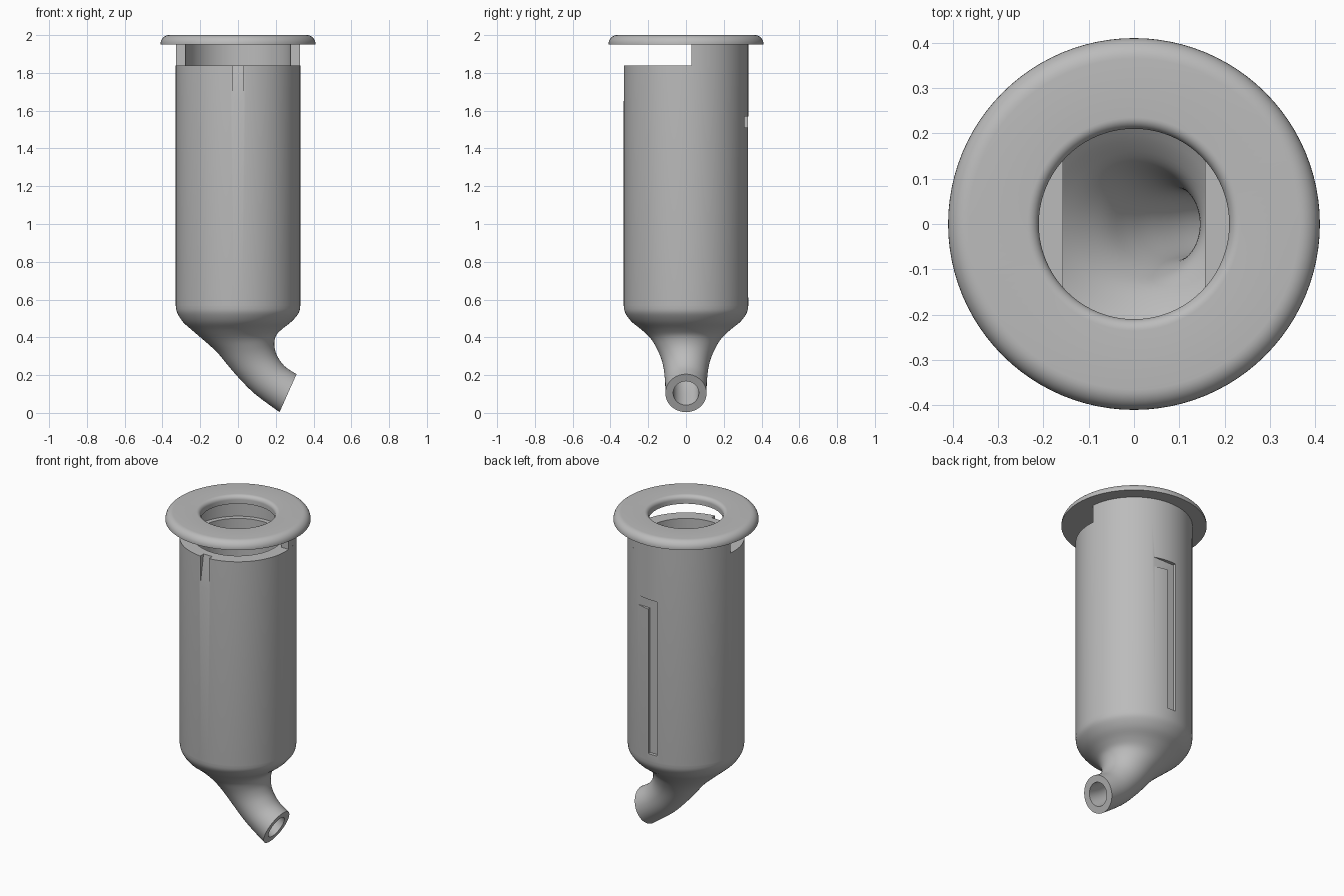
import bpy, bmesh, math
from mathutils import Vector

if "Cube" in bpy.data.objects:
    bpy.data.objects.remove(bpy.data.objects["Cube"])

SEG = 96
grey = bpy.data.materials.new("plain_grey")
grey.use_nodes = True
GREY = (0.5, 0.5, 0.5, 1)
grey.diffuse_color = GREY
grey.node_tree.nodes["Principled BSDF"].inputs["Base Color"].default_value = GREY


def make(name, bm):
    bmesh.ops.recalc_face_normals(bm, faces=bm.faces)
    mesh = bpy.data.meshes.new(name)
    bm.to_mesh(mesh)
    bm.free()
    mesh.materials.append(grey)
    ob = bpy.data.objects.new(name, mesh)
    bpy.context.collection.objects.link(ob)
    return ob


def loft(name, rings):
    """Skin a closed loop of closed rings."""
    bm = bmesh.new()
    rows = [[bm.verts.new(p) for p in ring] for ring in rings]
    for i, a in enumerate(rows):
        b = rows[(i + 1) % len(rows)]
        for j in range(len(a)):
            k = (j + 1) % len(a)
            bm.faces.new((a[j], a[k], b[k], b[j]))
    return make(name, bm)


def circle(r, z, flat=9.0):
    """Level ring, optionally flattened at both x sides."""
    pts = []
    for i in range(SEG):
        t = 2 * math.pi * i / SEG
        x = max(-flat, min(flat, r * math.cos(t)))
        pts.append(Vector((x, r * math.sin(t), z)))
    return pts


def section(s, wall=0.0):
    """Tilted oval ring spanning a left and a right profile point."""
    left, right, w = Vector((s[0], 0, s[1])), Vector((s[2], 0, s[3])), s[4]
    mid, half = (left + right) / 2, (right - left) / 2
    half *= 1 - wall / half.length
    w -= wall
    return [mid + half * math.cos(2 * math.pi * i / SEG)
            + Vector((0, w * math.sin(2 * math.pi * i / SEG), 0)) for i in range(SEG)]


def refine(rows, n=4):
    """Smooth a list of stations with a Catmull-Rom curve."""
    out = []
    for i in range(len(rows) - 1):
        quad = [rows[max(0, i - 1)], rows[i], rows[i + 1], rows[min(len(rows) - 1, i + 2)]]
        for k in range(n):
            t = k / n
            out.append([b + 0.5 * t * (c - a + t * (2*a - 5*b + 4*c - d + t * (3*(b - c) + d - a)))
                        for a, b, c, d in zip(*quad)])
    return out + [rows[-1]]


def activate(ob):
    bpy.ops.object.select_all(action="DESELECT")
    ob.select_set(True)
    bpy.context.view_layer.objects.active = ob


# Funnel and bent spout stations: left x, left z, right x, right z, half depth
stations = refine([
    (-.33, .57, .33, .57, .33),
    (-.322, .53, .322, .53, .322),
    (-.29, .48, .285, .485, .288),
    (-.24, .435, .235, .445, .235),
    (-.17, .375, .202, .41, .186),
    (-.11, .32, .192, .365, .155),
    (-.06, .26, .2, .32, .132),
    (0, .19, .22, .28, .118),
    (.09, .1, .255, .24, .111),
    (.22, .004, .31, .205, .109),
])

# Body: outer skin upward, rim, then the cavity downward to the spout mouth
TOP, LEDGE, FLAT = 1.84, 1.6, 0.157
rings = [section(s) for s in reversed(stations)]
rings += [circle(.33, TOP), circle(.25, TOP), circle(.25, LEDGE),
          circle(.25, LEDGE, FLAT), circle(.25, .62, FLAT), circle(.275, .62)]
last = len(stations) - 1
rings += [section(s, .055 - .014 * i / last) for i, s in enumerate(stations)]
body = loft("body", rings)


def prism(name, outline, axis, low, high):
    """Extrude a 2D outline along x or y."""
    bm = bmesh.new()
    ends = []
    for d in (low, high):
        ends.append([bm.verts.new((d, u, v) if axis == "x" else (u, d, v)) for u, v in outline])
    bm.faces.new(ends[0])
    bm.faces.new(ends[1])
    n = len(outline)
    for i in range(n):
        k = (i + 1) % n
        bm.faces.new((ends[0][i], ends[0][k], ends[1][k], ends[1][i]))
    return make(name, bm)


# Front ramp notch and back L-shaped guide groove
cutters = [
    prism("front_notch_cutter", [(-.4, 1.65), (-.33, 1.65), (-.285, 1.9), (-.4, 1.9)],
          "x", -.03, .03),
    prism("back_groove_cutter", [(-.03, .61), (.03, .61), (.03, 1.51), (.13, 1.51),
                                 (.13, 1.57), (-.03, 1.57)], "y", .31, .4),
]
for cutter in cutters:
    cutter.hide_render = True
    activate(body)
    mod = body.modifiers.new("cut", "BOOLEAN")
    mod.operation, mod.solver, mod.object = "DIFFERENCE", "EXACT", cutter
    bpy.ops.object.modifier_apply(modifier=mod.name)
    bpy.data.objects.remove(cutter)

# Collar: partial ring behind the front opening
CUT, OUT, INN, UNDER = .03, .33, .28, 1.95
bm = bmesh.new()
steps = 48
cols = []
for i in range(steps + 1):
    col = []
    for r, z in ((OUT, TOP), (OUT, UNDER), (INN, UNDER), (INN, TOP)):
        a0 = math.asin(CUT / r)
        a = a0 + (math.pi - 2 * a0) * i / steps
        col.append(bm.verts.new((r * math.cos(a), r * math.sin(a), z)))
    cols.append(col)
for a, b in zip(cols, cols[1:]):
    for j in range(4):
        k = (j + 1) % 4
        bm.faces.new((a[j], a[k], b[k], b[j]))
bm.faces.new(cols[0])
bm.faces.new(cols[-1])
collar = make("collar", bm)

# Flange: flat ring with rounded outer edge and rounded hole
profile = [(.21, UNDER), (.41, UNDER)]
quarter = [math.pi / 2 * i / 8 for i in range(9)]
profile += [(.365 + .045 * math.cos(a), 1.955 + .045 * math.sin(a)) for a in quarter]
profile += [(.235 - .025 * math.sin(a), 1.975 + .025 * math.cos(a)) for a in quarter]
flange = loft("flange", [circle(r, z) for r, z in profile])

for ob in (body, collar, flange):
    activate(ob)
    bpy.ops.object.shade_smooth_by_angle(angle=math.radians(32))
